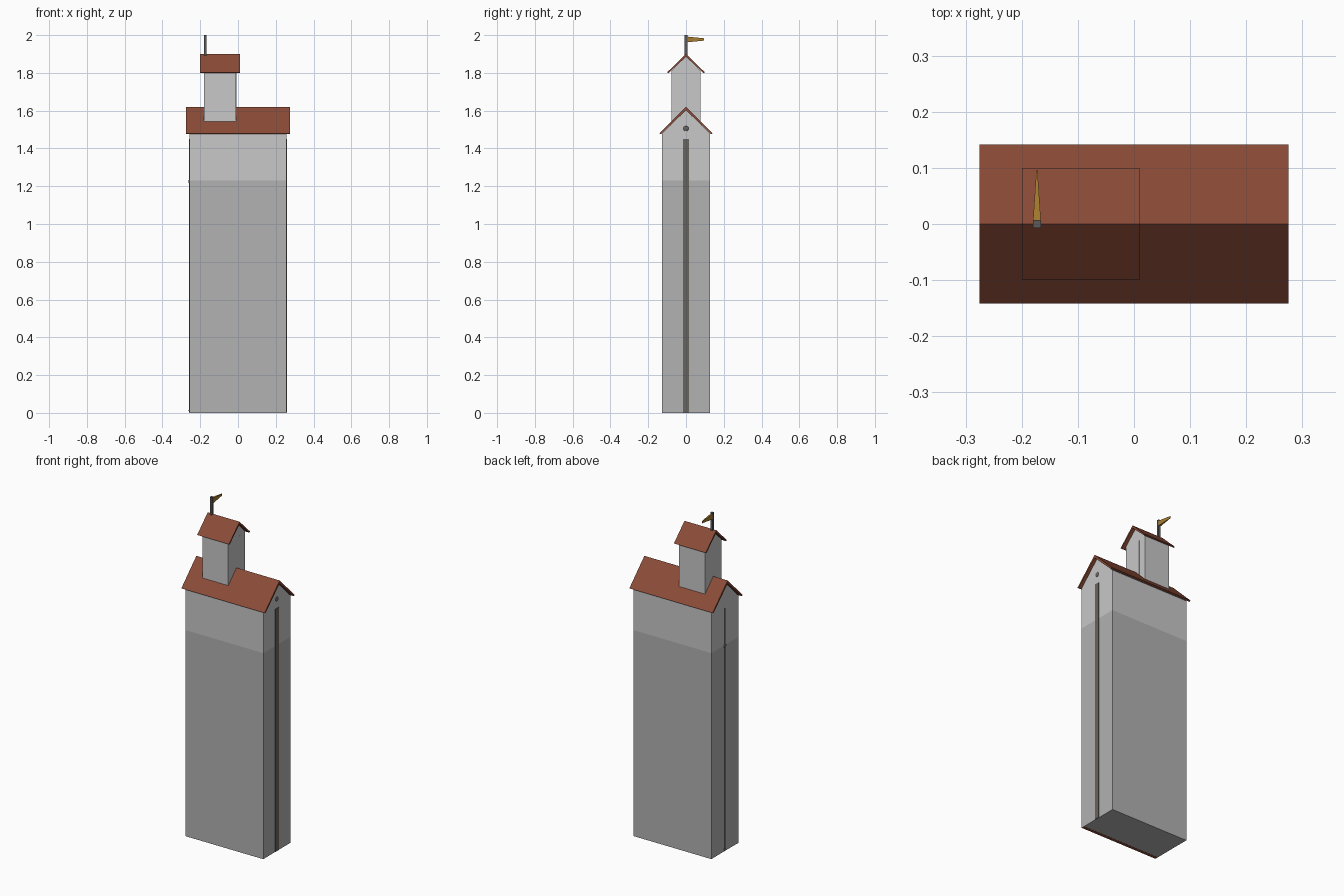
import bpy, bmesh
from mathutils import Vector

if "Cube" in bpy.data.objects:
    bpy.data.objects.remove(bpy.data.objects["Cube"])


def material(name, rgb):
    m = bpy.data.materials.new(name)
    m.diffuse_color = (*rgb, 1)
    m.use_nodes = True
    m.node_tree.nodes["Principled BSDF"].inputs["Base Color"].default_value = m.diffuse_color
    return m


LIGHT = material("light_plaster", (0.58, 0.58, 0.58))
GREY = material("grey_stone", (0.445, 0.445, 0.445))
RED = material("roof_red", (0.258, 0.069, 0.037))
BROWN = material("brown_grey", (0.14, 0.125, 0.112))
POLE = material("pole_grey", (0.11, 0.105, 0.1))
GOLD = material("flag_gold", (0.40, 0.21, 0.03))


def finish(name, bm, mats):
    bmesh.ops.recalc_face_normals(bm, faces=bm.faces)
    me = bpy.data.meshes.new(name)
    bm.to_mesh(me)
    bm.free()
    for m in mats:
        me.materials.append(m)
    ob = bpy.data.objects.new(name, me)
    bpy.context.collection.objects.link(ob)
    return ob


def prism(profile, x0, x1):
    """Extrude a (y, z) outline along x."""
    bm = bmesh.new()
    f = bm.faces.new([bm.verts.new((x0, y, z)) for y, z in profile])
    r = bmesh.ops.extrude_face_region(bm, geom=[f])
    vs = [v for v in r["geom"] if isinstance(v, bmesh.types.BMVert)]
    bmesh.ops.translate(bm, verts=vs, vec=(x1 - x0, 0, 0))
    return bm


def box(name, x0, x1, y0, y1, z0, z1, mat):
    return finish(name, prism([(y0, z0), (y1, z0), (y1, z1), (y0, z1)], x0, x1), [mat])


def gabled(w, z0, eave, peak, x0, x1):
    return prism([(-w, z0), (w, z0), (w, eave), (0, peak), (-w, eave)], x0, x1)


def roof(name, w, eave, ridge, t, x0, x1):
    pts = [(-w, eave), (0, ridge), (w, eave), (w - t / 2, eave - t / 4),
           (0, ridge - t), (-w + t / 2, eave - t / 4)]
    return finish(name, prism(pts, x0, x1), [RED])


# main building, grey below 1.23 and light above
bm = gabled(0.128, 0, 1.477, 1.603, -0.257, 0.257)
bmesh.ops.bisect_plane(bm, geom=bm.verts[:] + bm.edges[:] + bm.faces[:],
                       plane_co=(0, 0, 1.23), plane_no=(0, 0, 1))
for f in bm.faces:
    f.material_index = 0 if f.calc_center_median().z > 1.23 else 1
finish("main_walls", bm, [LIGHT, GREY])
roof("main_roof", 0.142, 1.48, 1.62, 0.018, -0.275, 0.275)

# small tower on the ridge
finish("turret_walls", gabled(0.078, 1.5, 1.81, 1.887, -0.18, -0.01), [LIGHT])
roof("turret_roof", 0.1, 1.803, 1.9, 0.015, -0.2, 0.01)
box("turret_strip", -0.01, -0.008, 0.022, 0.032, 1.58, 1.8, LIGHT)

# strips down the gable ends
box("right_strip", 0.256, 0.26, -0.016, 0.016, 0.002, 1.45, BROWN)
box("left_strip", -0.259, -0.256, -0.003, 0.003, 0.002, 1.45, BROWN)

# small round fittings on the gable ends
for name, x, z, r in (("right_gable_rose", 0.258, 1.505, 0.014),
                      ("left_rose", -0.258, 1.225, 0.012),
                      ("left_foot_rose", -0.258, 0.013, 0.01)):
    bm = bmesh.new()
    bmesh.ops.create_uvsphere(bm, u_segments=8, v_segments=6, radius=r)
    bmesh.ops.scale(bm, vec=(0.3, 1, 1), verts=bm.verts)
    bmesh.ops.translate(bm, vec=(x, 0, z), verts=bm.verts)
    finish(name, bm, [BROWN])

# red edge beneath the front wall
box("base_edge", -0.257, 0.257, -0.128, -0.108, 0, 0.001, RED)
for ob in bpy.data.objects:
    if ob.name == "main_walls":
        for v in ob.data.vertices:
            v.co.z = max(v.co.z, 0.0005)

# flagpole and tapered pennant
box("flagpole", -0.18, -0.166, -0.007, 0.007, 1.88, 2.0, POLE)
bm = bmesh.new()
base = [bm.verts.new((-0.173 + dx, 0.006, 1.978 + dz))
        for dx, dz in ((-0.007, -0.016), (0.007, -0.016), (0.007, 0.014), (-0.007, 0.014))]
tip = [bm.verts.new((-0.173 + dx, 0.096, 1.977 + dz))
       for dx, dz in ((-0.001, -0.006), (0.001, -0.006), (0.001, 0.006), (-0.001, 0.006))]
bm.faces.new(base)
bm.faces.new(tip)
for i in range(4):
    j = (i + 1) % 4
    bm.faces.new((base[i], base[j], tip[j], tip[i]))
finish("pennant", bm, [GOLD])
